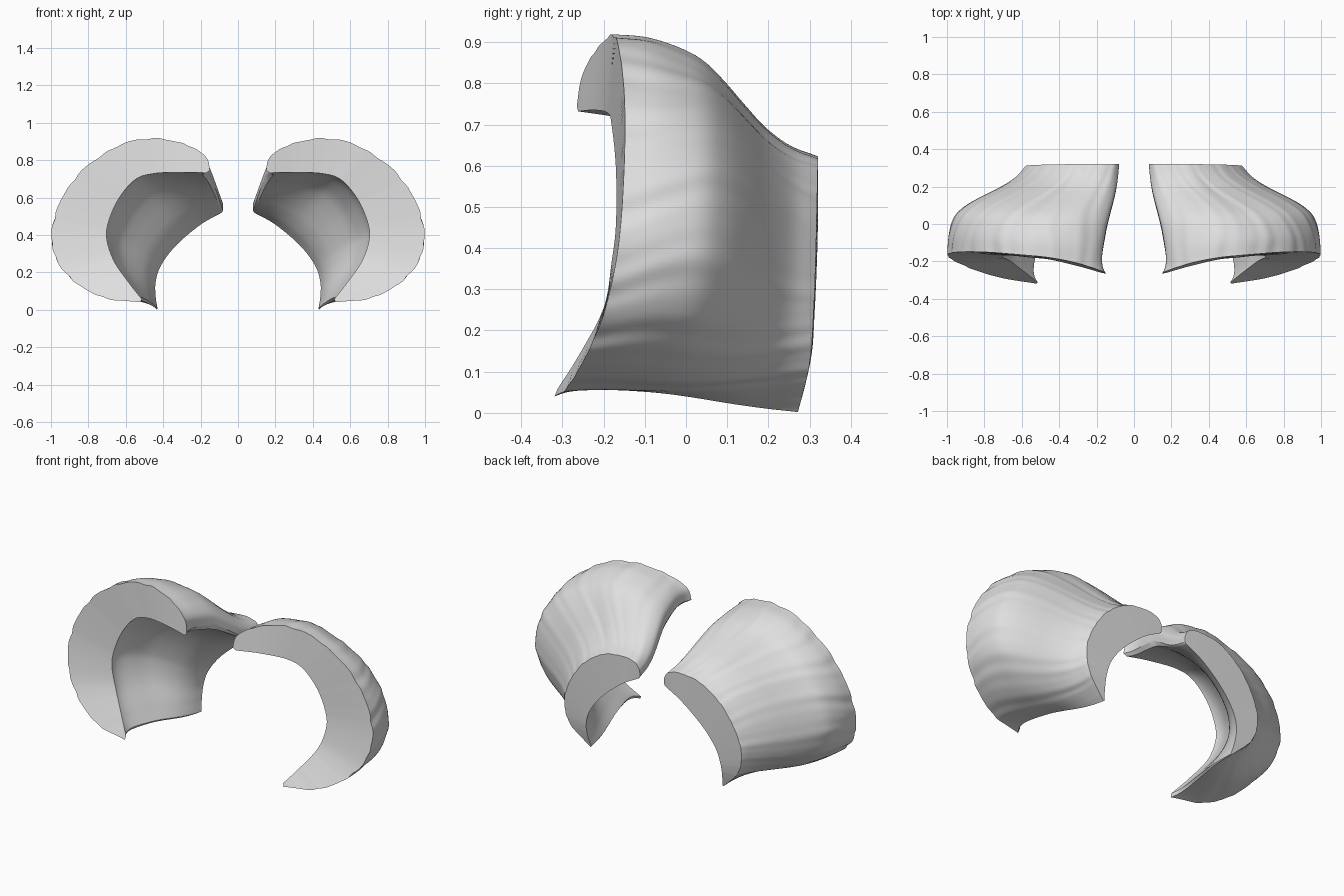
import bpy, bmesh, math
from mathutils import Vector

if "Cube" in bpy.data.objects:
    bpy.data.objects.remove(bpy.data.objects["Cube"])

N, ROWS = 160, 40          # samples along the crescent / front to back

# Edge curves (x, y, z) from the upper inner tip round to the lower tip
FRONT_OUTER = [(.15, -.265, .745), (.165, -.255, .81), (.22, -.235, .855), (.32, -.205, .897),
               (.45, -.18, .915), (.6, -.165, .893), (.8, -.15, .775), (.94, -.15, .6),
               (.997, -.165, .4), (.955, -.2, .24), (.84, -.25, .125), (.7, -.29, .06), (.52, -.319, .04)]
FRONT_INNER = [(.17, -.262, .732), (.3, -.225, .735), (.45, -.19, .728), (.55, -.18, .695),
               (.64, -.17, .59), (.695, -.17, .46), (.7, -.18, .37), (.66, -.2, .255),
               (.58, -.26, .14), (.515, -.312, .058)]
BACK_OUTER = [(.08, .318, .53), (.083, .32, .575), (.12, .32, .612), (.2, .32, .622), (.32, .32, .6),
              (.45, .318, .51), (.54, .315, .38), (.58, .31, .25), (.55, .3, .12), (.435, .272, .002)]
BACK_INNER = [(.085, .318, .52), (.2, .32, .455), (.33, .317, .345), (.41, .312, .24),
              (.44, .306, .15), (.44, .29, .07), (.43, .272, .005)]
# Flare of the shell: (depth, share of the front shape)
FLARE = [(0, 1), (.17, .975), (.33, .89), (.44, .79), (.54, .63), (.65, .42), (.75, .24), (.87, .09), (1, 0)]


def resample(points, count):
    """Smooth curve through the points, evenly spaced along its length."""
    p = [Vector(q) for q in points]
    p = [2 * p[0] - p[1]] + p + [2 * p[-1] - p[-2]]
    fine = []
    for a, b, c, d in zip(p, p[1:], p[2:], p[3:]):
        for k in range(30):
            t = k / 30
            fine.append(.5 * (2 * b + (c - a) * t + (2 * a - 5 * b + 4 * c - d) * t * t
                              + (3 * b - a - 3 * c + d) * t ** 3))
    fine.append(p[-2])
    dist = [0]
    for a, b in zip(fine, fine[1:]):
        dist.append(dist[-1] + (b - a).length)
    out, j = [], 0
    for i in range(count):
        want = dist[-1] * i / (count - 1)
        while j < len(fine) - 2 and dist[j + 1] < want:
            j += 1
        out.append(fine[j].lerp(fine[j + 1], (want - dist[j]) / (dist[j + 1] - dist[j])))
    return out


# Flare as a smooth curve
_curve = resample([(s, f, 0) for s, f in FLARE], 400)


def flare(s):
    for a, b in zip(_curve, _curve[1:]):
        if s <= b.x:
            return max(0, min(1, a.y + (b.y - a.y) * (s - a.x) / (b.x - a.x)))
    return 0


def folds(u, s):
    """Soft cloth folds running from front to back."""
    w = u + .02 * math.sin(5 * s + 9 * u)
    wave = (math.sin(w * 95 + 2 * s) + .7 * math.sin(w * 61 + 1.3 - 3 * s) + .5 * math.sin(w * 150 + 4 * s))
    return .0021 * wave * min(1, u * 8, (1 - u) * 8)


def build_shell(name, side, material):
    fo, fi = resample(FRONT_OUTER, N), resample(FRONT_INNER, N)
    bo, bi = resample(BACK_OUTER, N), resample(BACK_INNER, N)
    bm = bmesh.new()
    outer, inner = [], []
    for r in range(ROWS + 1):
        s = r / ROWS
        f = flare(s)
        g = .68 * f + .32 * (1 - s)
        lip = s / .16 * math.exp(1 - s / .16) * (1 - s)     # hollow just behind the front lip
        ro, ri = [], []
        for i in range(N):
            u = i / (N - 1)
            bulge = math.sin(math.pi * max(0, min(1, (u - .3) / .6)))
            p = bo[i].lerp(fo[i], f + .7 * bulge * f * (1 - f))
            p.y = fo[i].y + (bo[i].y - fo[i].y) * s
            out = Vector((p.x - .42, 0, p.z - .38)).normalized()
            p += out * folds(u, s) * (1 - .5 * s)
            q = bi[i].lerp(fi[i], g)
            q.y = fi[i].y + (bi[i].y - fi[i].y) * s
            # both tips pull back behind the flared lip
            top, low = math.exp(-u * 14), math.exp(-(1 - u) * 14)
            pull = Vector((.026 * top + .03 * low, 0, .014 * low)) * lip
            pull.z += .012 * low * math.sin(math.pi * s)
            p += pull
            q += pull
            q += Vector((q.x - .3, 0, q.z - .3)).normalized() * .015 * lip * math.sin(math.pi * u)
            ro.append(bm.verts.new((p.x * side, p.y, max(p.z, 0))))
            ri.append(bm.verts.new((q.x * side, q.y, q.z)))
        outer.append(ro)
        inner.append(ri)

    def strip(a, b):
        for i in range(len(a) - 1):
            bm.faces.new((a[i], a[i + 1], b[i + 1], b[i]))

    for r in range(ROWS):
        strip(outer[r], outer[r + 1])                       # outer skin
        strip(inner[r], inner[r + 1])                       # hollow side
    strip(outer[0], inner[0])                               # front rim
    strip(outer[-1], inner[-1])                             # back rim
    for k in (0, -1):                                       # narrow tips
        strip([row[k] for row in outer], [row[k] for row in inner])
    bmesh.ops.recalc_face_normals(bm, faces=bm.faces)
    mesh = bpy.data.meshes.new(name)
    bm.to_mesh(mesh)
    bm.free()
    mesh.materials.append(material)
    obj = bpy.data.objects.new(name, mesh)
    bpy.context.collection.objects.link(obj)
    bpy.ops.object.select_all(action='DESELECT')
    obj.select_set(True)
    bpy.context.view_layer.objects.active = obj
    bpy.ops.object.shade_smooth_by_angle(angle=math.radians(30))


grey = bpy.data.materials.new("light grey")
grey.diffuse_color = (.74, .74, .74, 1)
grey.use_nodes = True
grey.node_tree.nodes["Principled BSDF"].inputs["Base Color"].default_value = grey.diffuse_color
build_shell("right_shell", 1, grey)
build_shell("left_shell", -1, grey)
